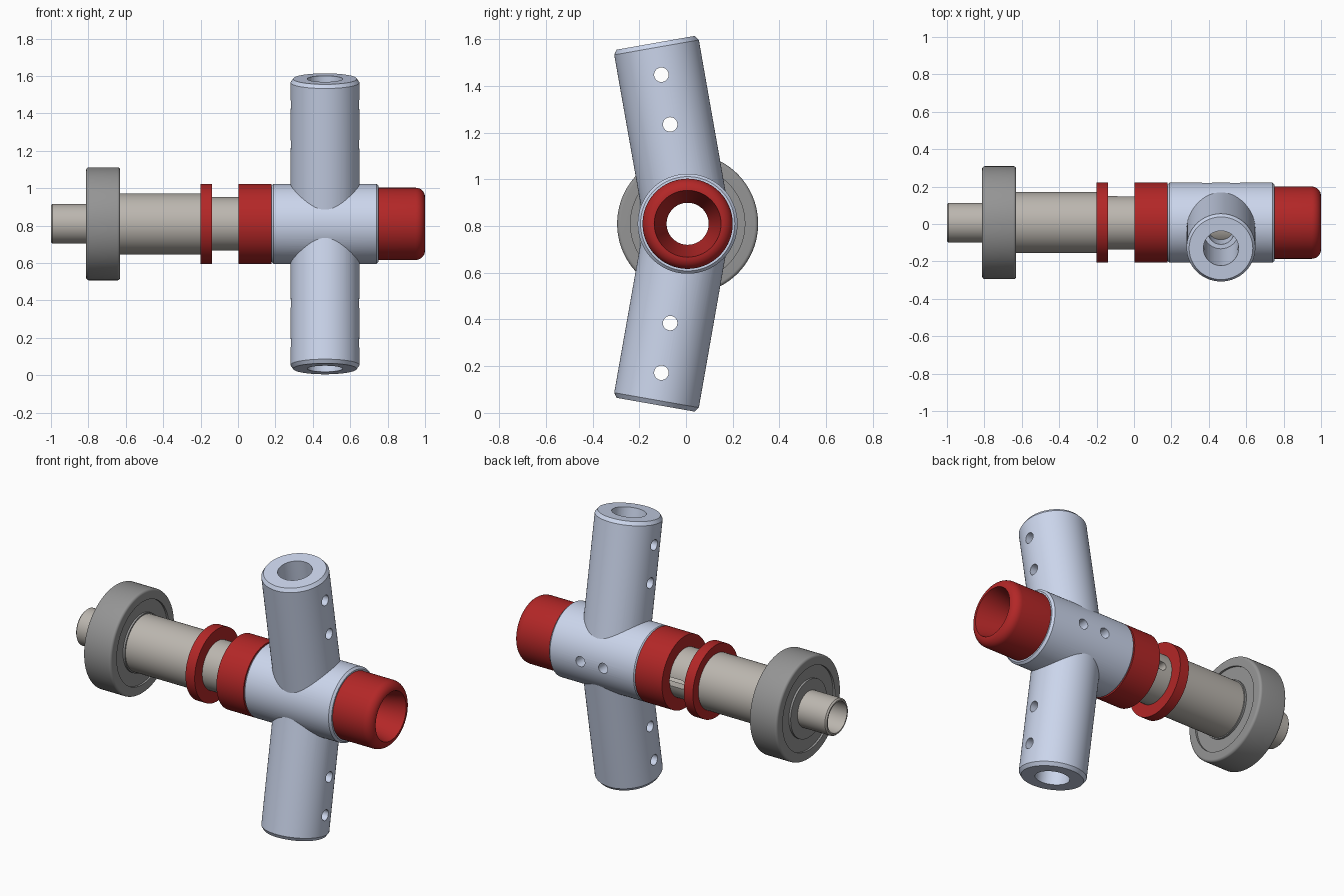
import bpy, bmesh
from math import pi, sin, cos, radians
from mathutils import Vector, Matrix

if "Cube" in bpy.data.objects:
    bpy.data.objects.remove(bpy.data.objects["Cube"])

AXIS = Vector((0, 0.007, 0.81))      # the main bore runs along x through this point
ARM_X, TILT = 0.465, radians(10)


def material(name, rgb):
    m = bpy.data.materials.new(name)
    m.diffuse_color = (*rgb, 1)
    m.use_nodes = True
    m.node_tree.nodes["Principled BSDF"].inputs["Base Color"].default_value = m.diffuse_color
    return m


RED = material("red", (0.45, 0.02, 0.02))
BLUE = material("pale_blue", (0.60, 0.67, 0.84))
STEEL = material("warm_steel", (0.50, 0.47, 0.43))
GREY = material("bearing_grey", (0.30, 0.30, 0.30))


def lathe(name, profile, mat=None, origin=AXIS, direction=(1, 0, 0), segs=96):
    """Revolve a closed (distance, radius) profile about a line."""
    bm = bmesh.new()
    rings = [[bm.verts.new((d, r * cos(2 * pi * i / segs), r * sin(2 * pi * i / segs)))
              for i in range(segs)] for d, r in profile]
    for k in range(len(profile)):
        n = (k + 1) % len(profile)
        if profile[k][1] == 0 and profile[n][1] == 0:
            continue
        for i in range(segs):
            j = (i + 1) % segs
            bm.faces.new((rings[k][i], rings[k][j], rings[n][j], rings[n][i]))
    bmesh.ops.remove_doubles(bm, verts=bm.verts, dist=1e-6)
    bmesh.ops.recalc_face_normals(bm, faces=bm.faces)
    rot = Vector(direction).to_track_quat('X', 'Z').to_matrix().to_4x4()
    bm.transform(Matrix.Translation(origin) @ rot)
    me = bpy.data.meshes.new(name)
    bm.to_mesh(me)
    bm.free()
    ob = bpy.data.objects.new(name, me)
    bpy.context.collection.objects.link(ob)
    if mat:
        me.materials.append(mat)
    return ob


def rod(a, b, r, origin, direction, segs=96):
    return lathe("cutter", [(a, 0), (a, r), (b, r), (b, 0)], None, origin, direction, segs)


def select(ob):
    bpy.ops.object.select_all(action='DESELECT')
    ob.select_set(True)
    bpy.context.view_layer.objects.active = ob


def boolean(ob, tool, op='DIFFERENCE'):
    mod = ob.modifiers.new(op, 'BOOLEAN')
    mod.operation, mod.object, mod.solver = op, tool, 'EXACT'
    select(ob)
    bpy.ops.object.modifier_apply(modifier=mod.name)
    bpy.data.objects.remove(tool)


def arc(cx, cr, rad, a0, a1, n=8):
    return [(cx + rad * cos(radians(a0 + (a1 - a0) * i / n)),
             cr + rad * sin(radians(a0 + (a1 - a0) * i / n))) for i in range(n + 1)]


# stepped hollow shaft
shaft = lathe("shaft", [(-1, 0.09), (-1, 0.098), (-0.992, 0.106), (-0.80, 0.106), (-0.80, 0.105),
                        (-0.64, 0.105), (-0.64, 0.157), (-0.634, 0.163), (-0.2, 0.163),
                        (-0.2, 0.143), (0.78, 0.143), (0.78, 0.09)], STEEL)
# rounded keyway on the back of the shaft neck
slot = rod(0, 0.3, 0.025, Vector((-0.075, AXIS.y, AXIS.z)), (0, 1, 0), 32)
for v in slot.data.vertices:
    if v.co.x > -0.0745:
        v.co.x += 0.16
boolean(shaft, slot)

# bearing: outer ring, recessed shield, inner ring
lathe("bearing_outer_ring", [(-0.812, 0.245)] + arc(-0.797, 0.287, 0.015, 180, 90)
      + arc(-0.645, 0.287, 0.015, 90, 0) + [(-0.63, 0.245)], GREY)
lathe("bearing_shield", [(-0.80, 0.16), (-0.80, 0.25), (-0.642, 0.25), (-0.642, 0.16)], GREY)
lathe("bearing_inner_ring", [(-0.812, 0.104), (-0.812, 0.17), (-0.63, 0.17), (-0.63, 0.104)], GREY)

# red rings and end cap
lathe("thrust_ring", [(-0.2, 0.142), (-0.2, 0.214), (-0.14, 0.214), (-0.14, 0.142)], RED)
lathe("collar", [(0.003, 0.142), (0.003, 0.214), (0.18, 0.214), (0.18, 0.142)], RED)
lathe("end_cap", [(0.74, 0.142), (0.74, 0.193)] + arc(0.95, 0.143, 0.05, 90, 0)
      + [(0.78, 0.09), (0.78, 0.142)], RED)

# hub with two tilted arms
hub = lathe("hub_with_arms", [(0.18, 0), (0.18, 0.204), (0.19, 0.214), (0.74, 0.214),
                              (0.752, 0.202), (0.752, 0)], BLUE)
arm_root = AXIS + Vector((ARM_X, 0, 0))
dirs = [Vector((0, -sin(TILT), s * cos(TILT))) for s in (1, -1)]
for d in dirs:
    arm = lathe("arm", [(0.02, 0), (0.02, 0.184), (0.767, 0.184), (0.787, 0.170), (0.787, 0)],
                BLUE, arm_root, d)
    boolean(hub, arm, 'UNION')
boolean(hub, rod(0.1, 0.85, 0.145, AXIS, (1, 0, 0)))
for d in dirs:
    # stepped arm bore and cross pin holes
    boolean(hub, rod(0.27, 0.9, 0.094, arm_root, d))
    boolean(hub, rod(0.05, 0.4, 0.07, arm_root, d, 64))
    for dist in (0.432, 0.648):
        boolean(hub, rod(-0.4, 0.4, 0.031, arm_root + d * dist, (1, 0, 0), 32))
# set screw holes on the back of the hub
for dx in (-0.075, 0.075):
    boolean(hub, rod(0.1, 0.4, 0.03, arm_root + Vector((dx, 0, 0)), (0, 1, 0), 32))

for ob in list(bpy.context.collection.objects):
    select(ob)
    bpy.ops.object.shade_smooth_by_angle(angle=radians(25))
